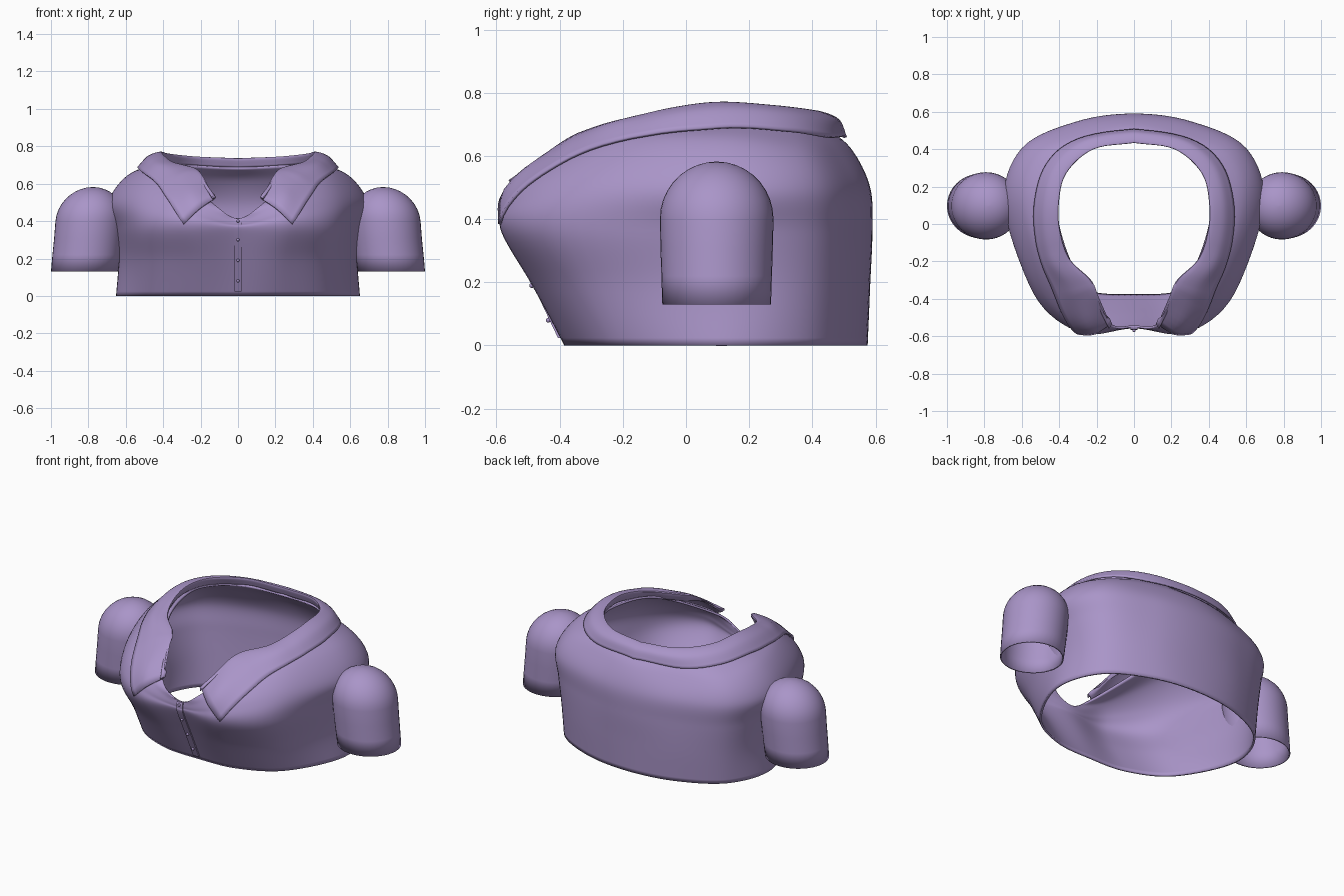
import bpy, bmesh, math
from mathutils import Vector
from mathutils.bvhtree import BVHTree

if "Cube" in bpy.data.objects:
    bpy.data.objects.remove(bpy.data.objects["Cube"])

mat = bpy.data.materials.new("lilac_cloth")
mat.diffuse_color = (0.40, 0.30, 0.58, 1)
mat.use_nodes = True
mat.node_tree.nodes["Principled BSDF"].inputs["Base Color"].default_value = mat.diffuse_color


def spline(pts, n, closed=False):
    """Catmull-Rom through pts, n samples per span."""
    m, out = len(pts), []
    for i in range(m if closed else m - 1):
        if closed:
            a, b, c, d = (pts[(i + k) % m] for k in (-1, 0, 1, 2))
        else:
            b, c = pts[i], pts[i + 1]
            a = pts[i - 1] if i else b * 2 - c
            d = pts[i + 2] if i + 2 < m else c * 2 - b
        for k in range(n):
            t = k / n
            out.append(0.5 * (2 * b + (c - a) * t + (2 * a - 5 * b + 4 * c - d) * t**2
                              + (3 * b - a - 3 * c + d) * t**3))
    return out if closed else out + [pts[-1].copy()]


def flip(v):
    return Vector((-v.x, v.y, v.z))


def grid_data(rows, closed):
    n = len(rows[0])
    verts = [v for r in rows for v in r]
    faces = [(j * n + i, j * n + (i + 1) % n, (j + 1) * n + (i + 1) % n, (j + 1) * n + i)
             for j in range(len(rows) - 1) for i in range(n if closed else n - 1)]
    return verts, faces


def make(name, verts, faces, thick=0.0):
    me = bpy.data.meshes.new(name)
    me.from_pydata([tuple(v) for v in verts], [], faces)
    ob = bpy.data.objects.new(name, me)
    bpy.context.collection.objects.link(ob)
    me.materials.append(mat)
    if thick:
        s = ob.modifiers.new("thickness", 'SOLIDIFY')
        s.thickness, s.offset = thick, -1
    bpy.ops.object.select_all(action='DESELECT')
    bpy.context.view_layer.objects.active = ob
    ob.select_set(True)
    bpy.ops.object.shade_smooth_by_angle(angle=math.radians(40))
    return ob


# bodice: half sections from front centre to back centre, hem up to neckline
sections = [
    [(0, -.385, 0), (.25, -.365, 0), (.49, -.23, 0), (.65, .1, 0), (.56, .38, 0), (.3, .53, 0), (0, .575, 0)],
    [(0, -.475, .19), (.25, -.475, .19), (.50, -.31, .19), (.637, .1, .19), (.57, .39, .19), (.31, .54, .19), (0, .583, .19)],
    [(0, -.55, .345), (.28, -.575, .36), (.53, -.38, .37), (.66, .1, .36), (.585, .4, .36), (.31, .545, .36), (0, .59, .36)],
    [(0, -.557, .38), (.28, -.567, .45), (.535, -.33, .51), (.692, .1, .50), (.60, .4, .50), (.31, .54, .50), (0, .583, .50)],
    [(0, -.557, .40), (.23, -.535, .51), (.46, -.25, .635), (.59, .1, .645), (.53, .36, .62), (.29, .475, .62), (0, .525, .62)],
    [(0, -.553, .415), (.14, -.525, .50), (.34, -.20, .68), (.42, .1, .715), (.38, .29, .71), (.23, .41, .70), (0, .445, .69)],
]
rings = []
for s in sections:
    h = [Vector(p) for p in s]
    rings.append(spline(h + [flip(v) for v in h[-2:0:-1]], 8, True))
columns = [spline([r[i] for r in rings], 8) for i in range(len(rings[0]))]
rows = [list(r) for r in zip(*columns)]
bv, bf = grid_data(rows, True)
make("bodice", bv, bf, 0.012)
tree = BVHTree.FromPolygons(bv, bf)

# collar: fold line and outer edge from back centre to front tip
fold = [(0, .435, .735), (.22, .40, .745), (.365, .27, .76), (.405, .1, .77), (.395, -.05, .75),
        (.345, -.19, .715), (.235, -.30, .685), (.195, -.39, .645), (.13, -.54, .52)]
edge = [(0, .505, .655), (.30, .46, .663), (.47, .32, .68), (.535, .1, .69), (.525, -.08, .67),
        (.49, -.22, .645), (.44, -.35, .61), (.385, -.48, .53), (.29, -.59, .385)]


def full(half):
    p = spline([Vector(v) for v in half], 6)
    return p[::-1] + [flip(v) for v in p[1:]]


profiles = []
F, E = full(fold), full(edge)
for k, (f, e) in enumerate(zip(F, E)):
    co, no, _, _ = tree.find_nearest(e)
    e = co + no * 0.016
    end = min(1, min(k, len(F) - 1 - k) / 10)
    m = (f + e) / 2
    co, no, _, _ = tree.find_nearest(m)
    lift = max((m - co).dot(no), 0.02)
    m = co + no * (lift + 0.022 * end)
    drop = f + Vector((f.x * 0.04, f.y * 0.03, -0.045 * end - 0.005))
    profiles.append(spline([e, m, f, drop], 5))
cv, cf = grid_data([list(r) for r in zip(*profiles)], False)
make("collar", cv, cf, 0.010)

# button placket following the front centre line
line = [v for v in columns[0] if v.z > 0.012]
verts, faces = [], []
for v in line:
    for x, d in ((-.02, -.004), (-.02, .009), (.02, .009), (.02, -.004)):
        verts.append((x, v.y - d, v.z))
for j in range(len(line) - 1):
    for i in range(3):
        a = j * 4 + i
        faces.append((a, a + 1, a + 5, a + 4))
n = len(verts)
faces += [(3, 2, 1, 0), (n - 4, n - 3, n - 2, n - 1)]
make("button_placket", verts, faces)

# buttons
for i, z in enumerate((.08, .19, .30, .40)):
    y = min(line, key=lambda v: abs(v.z - z)).y
    hit = tree.ray_cast(Vector((0.001, -2, z)), Vector((0, 1, 0)))[0]
    y = hit.y if hit else y
    bm = bmesh.new()
    bmesh.ops.create_uvsphere(bm, u_segments=12, v_segments=8, radius=0.008)
    for v in bm.verts:
        v.co += Vector((0, y - 0.013, z))
    me = bpy.data.meshes.new("button")
    bm.to_mesh(me)
    bm.free()
    me.shade_smooth()
    me.materials.append(mat)
    bpy.context.collection.objects.link(bpy.data.objects.new("button_%d" % (i + 1), me))

# sleeves: domed tubes, open at the cuff, leaning outward
prof = [(.13, .820, .180, .172), (.22, .810, .182, .175), (.31, .800, .183, .178)]
prof += [(.40 + .182 * math.sin(a), .792 - .016 * math.sin(a), .184 * math.cos(a), .18 * math.cos(a))
         for a in (math.radians(d) for d in (0, 10, 20, 30, 40, 50, 60, 70, 80, 89))]
for side, name in ((1, "sleeve_right"), (-1, "sleeve_left")):
    rws = []
    for z, cx, rx, ry in prof:
        rws.append([Vector((side * cx + rx * math.cos(t), .097 + ry * math.sin(t), z))
                    for t in (2 * math.pi * i / 40 for i in range(40))])
    sv, sf = grid_data(rws, True)
    last = (len(rws) - 1) * 40
    sf.append(tuple(range(last, last + 40)))
    make(name, sv, sf, 0.008)
